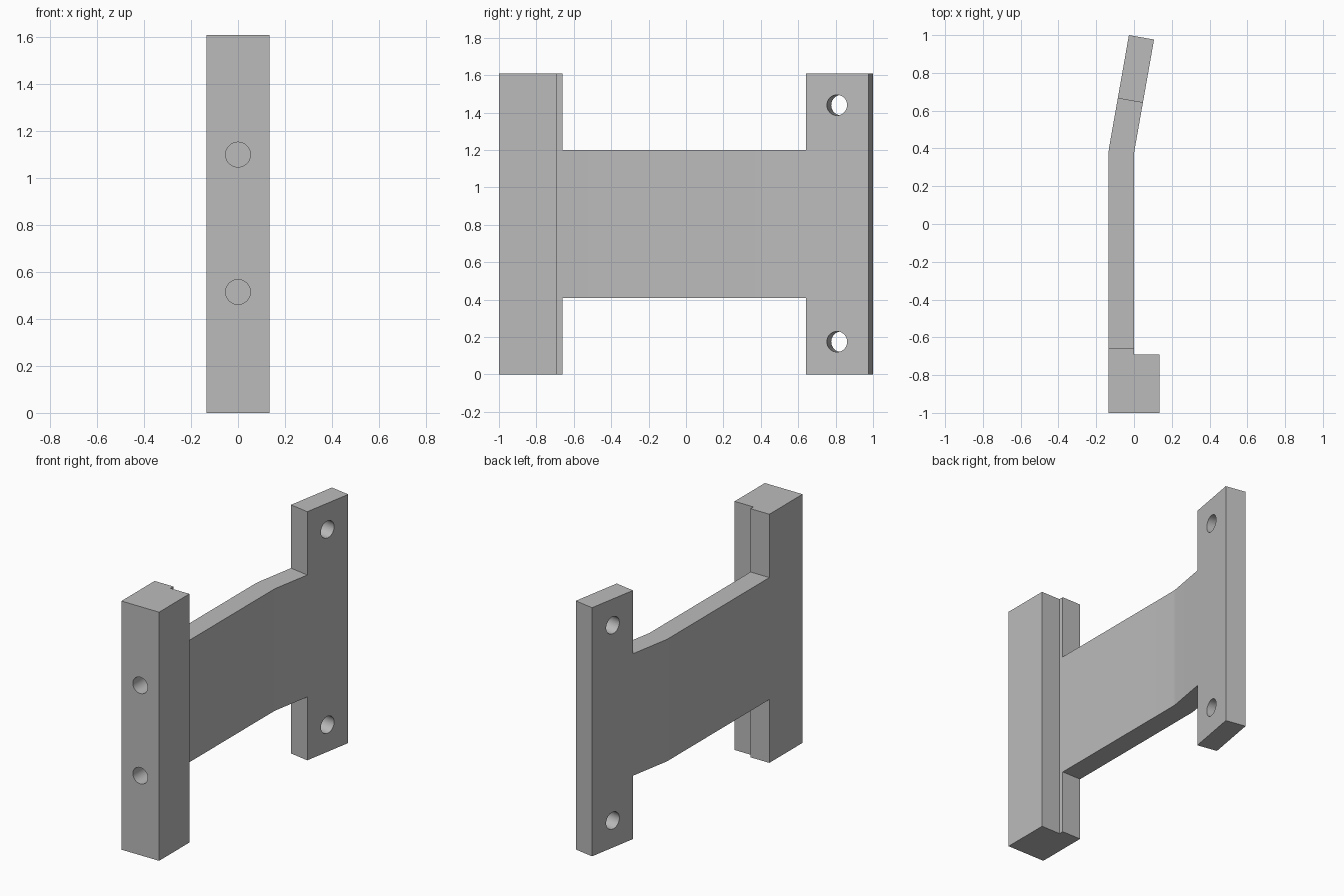
import bpy
import bmesh
import math
from mathutils import Matrix, Vector

cube = bpy.data.objects.get("Cube")
if cube:
    bpy.data.objects.remove(cube, do_unlink=True)

HEIGHT = 1.61
HALF = 0.135                 # half block width, also the plate thickness
BEND = math.radians(10)
ALONG = Vector((math.sin(BEND), math.cos(BEND)))     # along the bent end
ACROSS = Vector((math.cos(BEND), -math.sin(BEND)))   # through the bent end

grey = bpy.data.materials.new("plain_grey")
grey.use_nodes = True
grey.diffuse_color = (0.5, 0.5, 0.5, 1)
grey.node_tree.nodes["Principled BSDF"].inputs["Base Color"].default_value = grey.diffuse_color


def finish(name, bm):
    mesh = bpy.data.meshes.new(name)
    bmesh.ops.recalc_face_normals(bm, faces=bm.faces[:])
    bm.to_mesh(mesh)
    bm.free()
    mesh.materials.append(grey)
    obj = bpy.data.objects.new(name, mesh)
    bpy.context.collection.objects.link(obj)
    return obj


def prism(name, outline, bottom, top):
    """Plan outline extruded upwards."""
    bm = bmesh.new()
    face = bm.faces.new([bm.verts.new((p[0], p[1], bottom)) for p in outline])
    new = bmesh.ops.extrude_face_region(bm, geom=[face])["geom"]
    verts = [g for g in new if isinstance(g, bmesh.types.BMVert)]
    bmesh.ops.translate(bm, verts=verts, vec=(0, 0, top - bottom))
    return finish(name, bm)


def drill(name, radius, length, centre, direction):
    turn = Vector(direction).to_track_quat("Z", "Y").to_matrix().to_4x4()
    bm = bmesh.new()
    bmesh.ops.create_cone(bm, cap_ends=True, segments=40, radius1=radius, radius2=radius,
                          depth=length, matrix=Matrix.Translation(centre) @ turn)
    return finish(name, bm)


def bend_arc(centre, radius, steps=3):
    """Points through the bend, from the straight part to the tilted part."""
    return [centre + radius * Vector((-math.cos(BEND * i / steps), math.sin(BEND * i / steps)))
            for i in range(steps + 1)]


# Plan outline: clamp block, straight plate, bent end
inner_radius = 0.15
arc_centre = Vector((inner_radius, 0.362))
inner = bend_arc(arc_centre, inner_radius)
outer = bend_arc(arc_centre, inner_radius + HALF)
outer_tip = outer[-1] + ALONG * ((1.0 - outer[-1].y) / ALONG.y)
inner_tip = outer_tip + ACROSS * HALF
outline = [(-HALF, -1), (HALF, -1), (HALF, -0.69), (0, -0.69)]
outline += inner + [inner_tip, outer_tip] + outer[::-1]
bracket = prism("bracket", outline, 0, HEIGHT)

# Openings above and below the web, square to the plate at both ends
edge = outer_tip - ALONG * 0.34
window = [(-0.4, -0.66), (-0.0, -0.66), (0, -0.68), (0.4, -0.68)]
window = [(-0.4, -0.66), (0.0, -0.66), (0.4, -0.66), edge + ACROSS * 0.4, edge - ACROSS * 0.3]
cutters = [prism("upper_opening", window, 1.20, HEIGHT + 0.2),
           prism("lower_opening", window, -0.2, 0.41)]

# Bolt holes through the bent end
hole = outer_tip - ALONG * 0.172 + ACROSS * HALF / 2
for z in (0.175, 1.44):
    cutters.append(drill("bolt_hole", 0.055, 0.5, (hole.x, hole.y, z), (*ACROSS, 0)))

# Blind holes in the front of the block
for z in (0.515, 1.10):
    cutters.append(drill("front_hole", 0.053, 0.4, (0, -1, z), (0, 1, 0)))

for cutter in cutters:
    cut = bracket.modifiers.new(cutter.name, "BOOLEAN")
    cut.operation = "DIFFERENCE"
    cut.solver = "EXACT"
    cut.object = cutter
    cutter.hide_render = True

# Bake the cuts and drop the cutters
graph = bpy.context.evaluated_depsgraph_get()
baked = bpy.data.meshes.new_from_object(bracket.evaluated_get(graph))
bracket.modifiers.clear()
bracket.data = baked
for cutter in cutters:
    bpy.data.objects.remove(cutter, do_unlink=True)

bpy.ops.object.select_all(action="DESELECT")
bracket.select_set(True)
bpy.context.view_layer.objects.active = bracket
bpy.ops.object.shade_smooth_by_angle(angle=math.radians(30))
